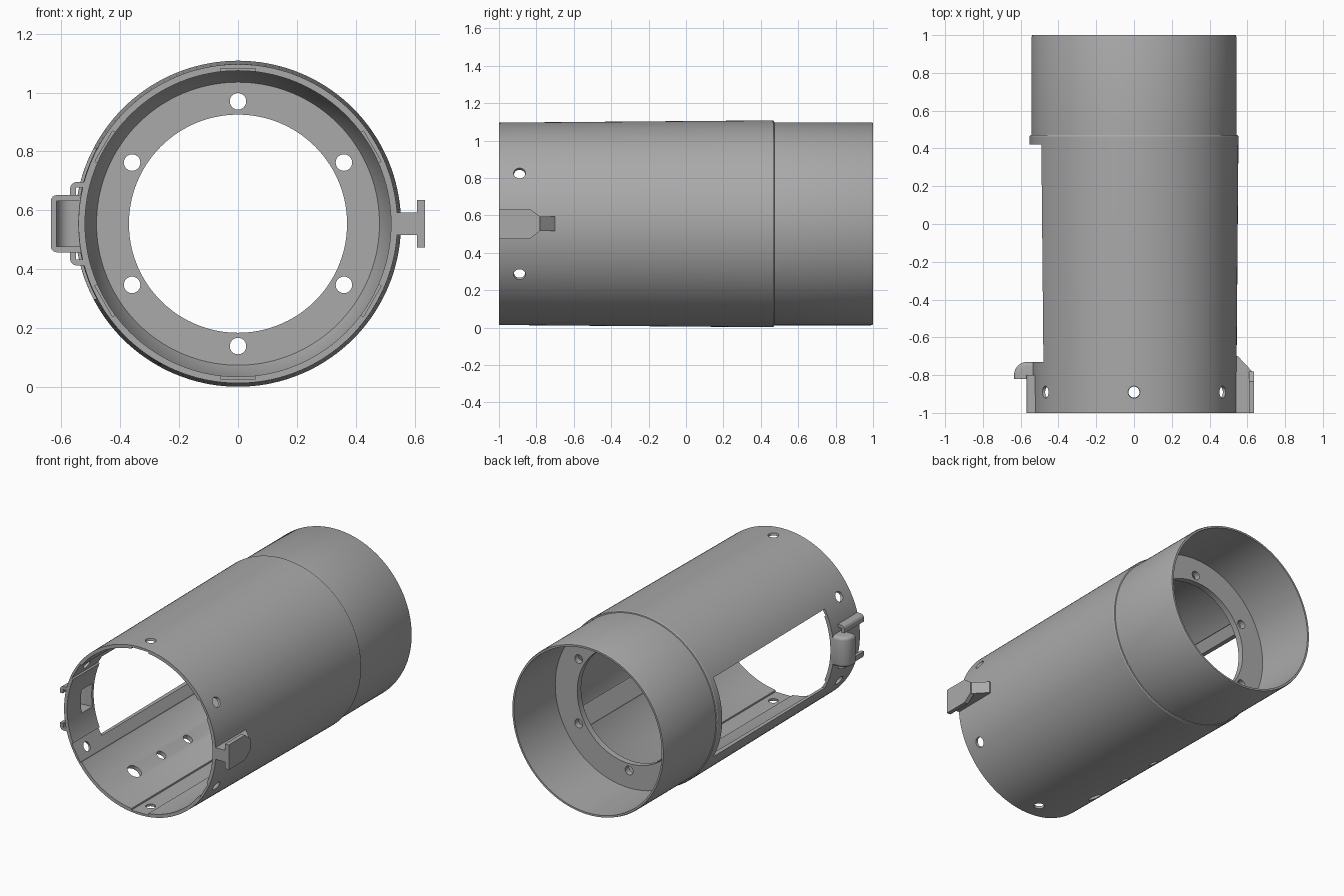
import bpy, bmesh
from math import pi, cos, sin, radians
from mathutils import Matrix, Vector

if "Cube" in bpy.data.objects:
    bpy.data.objects.remove(bpy.data.objects["Cube"])

AXIS_Z = 0.555  # height of the tube axis
SCREW_ANGLES = [radians(30 + 60 * k) for k in range(6)]

grey = bpy.data.materials.new("mid_grey")
grey.use_nodes = True
grey.diffuse_color = (0.4, 0.4, 0.4, 1)
grey.node_tree.nodes["Principled BSDF"].inputs["Base Color"].default_value = (0.4, 0.4, 0.4, 1)


def finish(name, bm):
    bmesh.ops.recalc_face_normals(bm, faces=bm.faces)
    mesh = bpy.data.meshes.new(name)
    bm.to_mesh(mesh)
    bm.free()
    mesh.materials.append(grey)
    obj = bpy.data.objects.new(name, mesh)
    bpy.context.collection.objects.link(obj)
    return obj


def activate(obj):
    bpy.ops.object.select_all(action="DESELECT")
    obj.select_set(True)
    bpy.context.view_layer.objects.active = obj


def lathe(name, profile, steps=144):
    """Closed (radius, y) profile turned around the tube axis."""
    bm = bmesh.new()
    rings = [[bm.verts.new((r * cos(2 * pi * i / steps), y, AXIS_Z + r * sin(2 * pi * i / steps)))
              for r, y in profile] for i in range(steps)]
    n = len(profile)
    for i in range(steps):
        a, b = rings[i], rings[(i + 1) % steps]
        for j in range(n):
            k = (j + 1) % n
            bm.faces.new((a[j], a[k], b[k], b[j]))
    return finish(name, bm)


def prism(name, points, axis, lo, hi):
    """Flat outline pushed along one axis; z is measured from the tube axis."""
    place = {"x": lambda a, b, c: (c, a, b + AXIS_Z),
             "y": lambda a, b, c: (a, c, b + AXIS_Z),
             "z": lambda a, b, c: (a, b, c + AXIS_Z)}[axis]
    bm = bmesh.new()
    face = bm.faces.new([bm.verts.new(place(a, b, lo)) for a, b in points])
    push = Vector(place(0, 0, hi)) - Vector(place(0, 0, lo))
    ext = bmesh.ops.extrude_face_region(bm, geom=[face])["geom"]
    bmesh.ops.translate(bm, vec=push, verts=[v for v in ext if isinstance(v, bmesh.types.BMVert)])
    if face.is_valid and len([f for f in bm.faces if len(f.verts) == len(points)]) < 2:
        bm.faces.new(face.verts)
    return finish(name, bm)


def box(name, x, y, z):
    return prism(name, [(x[0], y[0]), (x[1], y[0]), (x[1], y[1]), (x[0], y[1])], "z", *z)


def peg(name, centre, direction, r1, r2, depth):
    bm = bmesh.new()
    turn = Vector(direction).to_track_quat("Z", "Y").to_matrix().to_4x4()
    bmesh.ops.create_cone(bm, cap_ends=True, segments=32, radius1=r1, radius2=r2, depth=depth,
                          matrix=Matrix.Translation(Vector(centre)) @ turn)
    return finish(name, bm)


def radial_peg(angle, y, r1, r2):
    d = Vector((cos(angle), 0, sin(angle)))
    return peg("cutter", d * 0.53 + Vector((0, y, AXIS_Z)), d, r1, r2, 0.1)


def cut(obj, cutter):
    cutter.hide_render = True
    mod = obj.modifiers.new("cut", "BOOLEAN")
    mod.operation, mod.solver, mod.object = "DIFFERENCE", "EXACT", cutter
    activate(obj)
    bpy.ops.object.modifier_apply(modifier=mod.name)
    bpy.data.objects.remove(cutter)


def arc(cx, cy, rx, ry, start, end, n=10):
    return [(cx + rx * cos(radians(start + (end - start) * i / n)),
             cy + ry * sin(radians(start + (end - start) * i / n))) for i in range(n + 1)]


# Tube shell: tapered front body, stepped rear sleeve and inner flange
tube = lathe("tube_shell", [
    (0.541, -1), (0.553, 0.452), (0.553, 0.464), (0.549, 0.47), (0.543, 0.472),
    (0.543, 0.988), (0.539, 1), (0.527, 1), (0.527, 0.58), (0.37, 0.58),
    (0.37, 0.54), (0.48, 0.54), (0.519, 0.46), (0.519, -1)])

# Side window and the opening behind the hood
cut(tube, box("cutter", (-0.7, -0.3), (-0.73, 0.42), (-0.255, 0.255)))
cut(tube, box("cutter", (-0.6, -0.45), (-0.86, -0.75), (-0.075, 0.075)))

# Shallow inner grooves, screw holes and flange holes, six of each
for a in SCREW_ANGLES:
    groove = box("cutter", (0.45, 0.526), (-1.1, 0.42), (-0.06, 0.06))
    pivot = Matrix.Translation((0, 0, AXIS_Z))
    groove.data.transform(pivot @ Matrix.Rotation(-a, 4, "Y") @ pivot.inverted())
    cut(tube, groove)
    cut(tube, radial_peg(a, -0.89, 0.022, 0.038))
    cut(tube, peg("cutter", (0.415 * cos(a), 0.56, AXIS_Z + 0.415 * sin(a)), (0, 1, 0),
                  0.028, 0.028, 0.2))

# Row of drain holes low on the window side
for y, r in ((-0.685, 0.045), (-0.41, 0.03), (-0.14, 0.03)):
    cut(tube, radial_peg(radians(240), y, r, r))

# T-shaped tab: sloped stem and tapered plate
stem = prism("tab_stem", [(0.53, -1), (0.63, -1), (0.63, -0.785), (0.55, -0.7), (0.53, -0.7)],
             "z", -0.038, 0.038)
plate = prism("tab_plate", [(-1, -0.08), (-0.835, -0.08), (-0.78, -0.038), (-0.78, 0.038),
                            (-0.835, 0.08), (-1, 0.08)], "x", 0.608, 0.635)

# Rounded hood, hollow towards the front and the tube
hood = prism("hood", [(-0.525, -0.73)] + arc(-0.565, -0.8, 0.07, 0.07, 90, 180)
             + [(-0.635, -0.82), (-0.525, -0.82)], "z", -0.097, 0.097)
bevel = hood.modifiers.new("round", "BEVEL")
bevel.width, bevel.segments, bevel.limit_method, bevel.angle_limit = 0.02, 4, "ANGLE", radians(60)
bm = bmesh.new()
bm.from_mesh(hood.data)
weights = bm.edges.layers.float.new("bevel_weight_edge")
for e in bm.edges:  # round only the top and bottom rims of the outer curve
    mid = (e.verts[0].co + e.verts[1].co) / 2
    flat = abs(e.verts[0].co.z - e.verts[1].co.z) < 0.001
    e[weights] = float(flat and mid.x < -0.54 and not all(v.co.y < -0.815 for v in e.verts))
bm.to_mesh(hood.data)
bm.free()
bevel.limit_method = "WEIGHT"
activate(hood)
bpy.ops.object.modifier_apply(modifier=bevel.name)
cut(hood, prism("cutter", [(-0.5, -0.75)] + arc(-0.565, -0.8, 0.05, 0.05, 90, 180)
                + [(-0.615, -0.9), (-0.5, -0.9)], "z", -0.077, 0.077))

# Pair of hooked rails beside the hood
rails = []
for name, s in (("upper_rail", 1), ("lower_rail", -1)):
    outline = [(-0.515, 0.142)] + arc(-0.545, 0.117, 0.025, 0.025, 90, 180, 6) + [
        (-0.57, 0.096), (-0.55, 0.096), (-0.55, 0.122), (-0.515, 0.122)]
    rails.append(prism(name, [(x, s * z) for x, z in outline], "y", -1, -0.8))

for obj in [tube, stem, plate, hood] + rails:
    activate(obj)
    bpy.ops.object.shade_smooth_by_angle(angle=radians(30))
